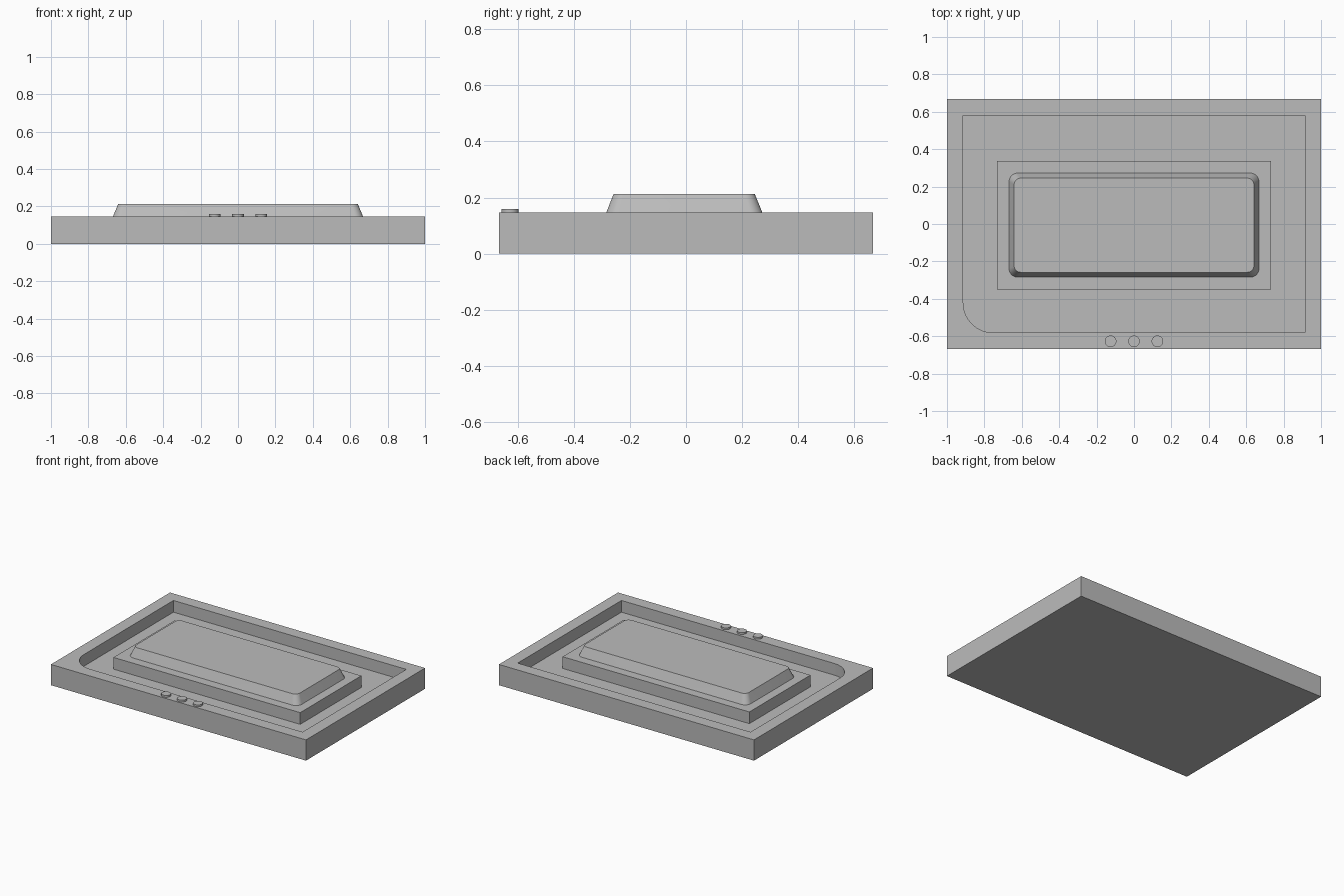
import bpy
import bmesh
import math

cube = bpy.data.objects.get("Cube")
if cube:
    bpy.data.objects.remove(cube, do_unlink=True)

grey = bpy.data.materials.new("plain grey")
grey.use_nodes = True
grey.diffuse_color = (0.5, 0.5, 0.5, 1)
grey.node_tree.nodes["Principled BSDF"].inputs["Base Color"].default_value = (0.5, 0.5, 0.5, 1)


def outline(x0, x1, y0, y1, radii, steps=10):
    """Rectangle outline, radii in order: front left, front right, back right, back left as drawn from above."""
    corners = [(x0, y0, 1, 1), (x1, y0, -1, 1), (x1, y1, -1, -1), (x0, y1, 1, -1)]
    points = []
    for i, ((x, y, sx, sy), r) in enumerate(zip(corners, radii)):
        if r == 0:
            points.append((x, y))
            continue
        for k in range(steps + 1):
            a = math.pi * (1 + i / 2 + k / steps / 2)
            points.append((x + sx * r + r * math.cos(a), y + sy * r + r * math.sin(a)))
    return points


def loft(name, lower, upper, z0, z1):
    """Closed solid between two outlines with equal point counts."""
    bm = bmesh.new()
    a = [bm.verts.new((x, y, z0)) for x, y in lower]
    b = [bm.verts.new((x, y, z1)) for x, y in upper]
    n = len(a)
    for i in range(n):
        j = (i + 1) % n
        bm.faces.new((a[i], a[j], b[j], b[i]))
    bm.faces.new(a[::-1])
    bm.faces.new(b)
    mesh = bpy.data.meshes.new(name)
    bm.to_mesh(mesh)
    bm.free()
    mesh.materials.append(grey)
    obj = bpy.data.objects.new(name, mesh)
    bpy.context.collection.objects.link(obj)
    return obj


def smooth(obj):
    bpy.ops.object.select_all(action="DESELECT")
    obj.select_set(True)
    bpy.context.view_layer.objects.active = obj
    bpy.ops.object.shade_smooth_by_angle(angle=math.radians(30))


RIM = 0.147
FLOOR = 0.064
SQUARE = (0, 0, 0, 0)

# Tray with a recess that has one rounded corner
block = outline(-1, 1, -0.667, 0.667, SQUARE)
tray = loft("tray", block, block, 0, RIM)
recess = outline(-0.913, 0.913, -0.581, 0.581, (0.16, 0, 0, 0), 16)
cutter = loft("recess_cutter", recess, recess, FLOOR, RIM + 0.1)
cutter.hide_render = True
cut = tray.modifiers.new("recess", "BOOLEAN")
cut.operation = "DIFFERENCE"
cut.solver = "EXACT"
cut.object = cutter
bpy.context.view_layer.objects.active = tray
bpy.ops.object.modifier_apply(modifier=cut.name)
bpy.data.objects.remove(cutter, do_unlink=True)
smooth(tray)

# Square plinth on the recess floor
plinth = outline(-0.732, 0.732, -0.349, 0.336, SQUARE)
loft("plinth", plinth, plinth, FLOOR, RIM)

# Tapered pad with rounded corners
pad = loft("pad",
           outline(-0.668, 0.668, -0.284, 0.272, (0.045,) * 4),
           outline(-0.641, 0.641, -0.258, 0.245, (0.035,) * 4),
           RIM, 0.213)
smooth(pad)

# Three round buttons on the front rim
for side, x in (("right", -0.125), ("middle", 0), ("left", 0.125)):
    r = 0.031
    disc = outline(x - r, x + r, -0.627 - r, -0.627 + r, (r,) * 4, 8)
    button = loft("button_" + side, disc, disc, RIM, 0.16)
    bm = bmesh.new()
    bm.from_mesh(button.data)
    bmesh.ops.remove_doubles(bm, verts=bm.verts, dist=0.0005)
    bm.to_mesh(button.data)
    bm.free()
    smooth(button)
